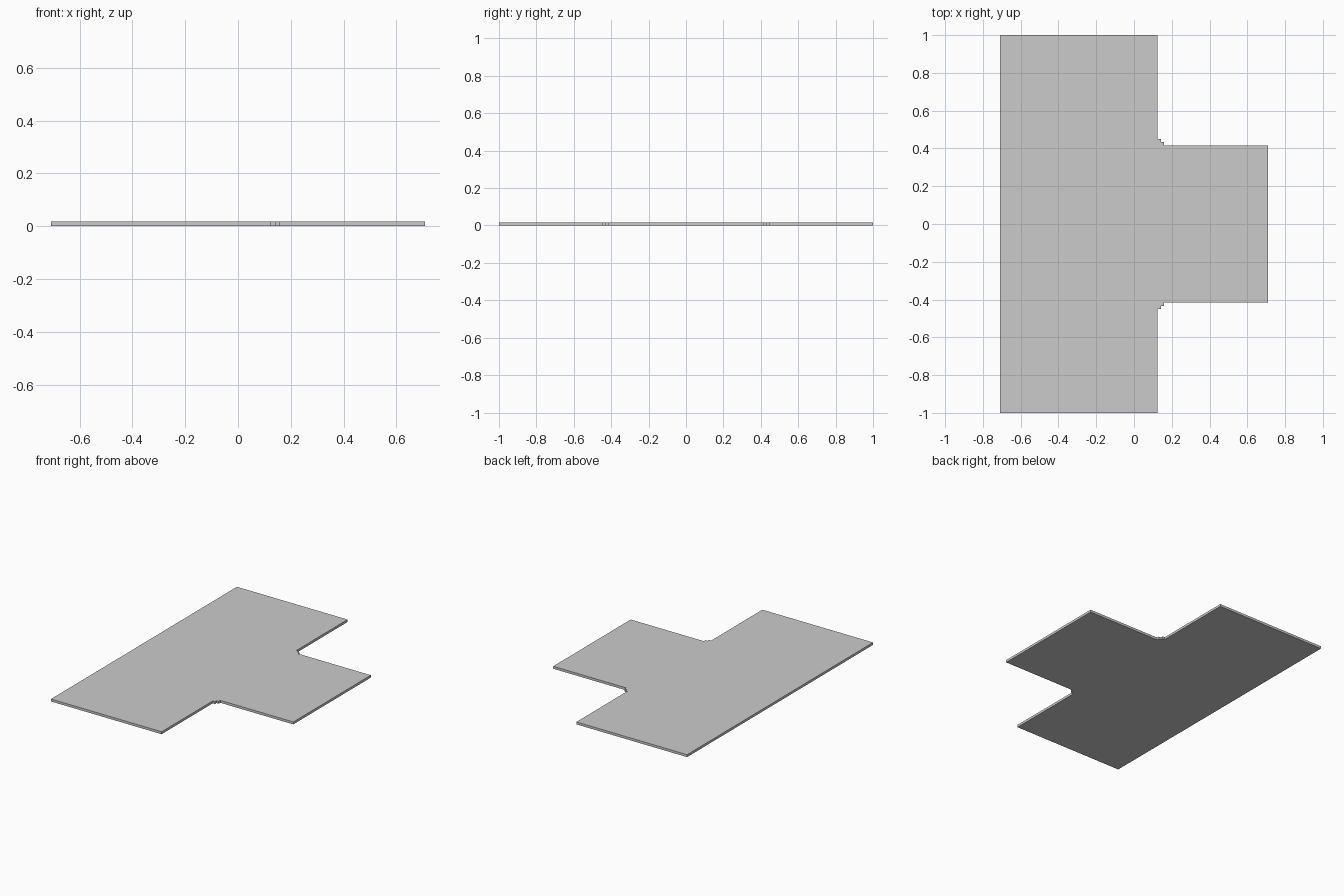
import bpy
import bmesh

cube = bpy.data.objects.get("Cube")
if cube:
    bpy.data.objects.remove(cube, do_unlink=True)

UNIT = 1 / 60            # slab thickness and corner step size
LEFT, RIGHT = -42.5, 42.5
BAR_EDGE = 7.5           # side of the long bar where the branch begins
BAR_END = 60
BRANCH_HALF = 25
STEPS = 2

# Half outline: branch edge, stepped inner corner, then the end of the bar
half = [(RIGHT, BRANCH_HALF)]
for i in range(STEPS):
    x = BAR_EDGE + STEPS - i
    half += [(x, BRANCH_HALF + i), (x, BRANCH_HALF + i + 1)]
half += [(BAR_EDGE, BRANCH_HALF + STEPS), (BAR_EDGE, BAR_END), (LEFT, BAR_END)]

# Mirror across the centre line to close the T outline
outline = half + [(x, -y) for x, y in reversed(half)]

# Extrude the outline into a flat slab
bm = bmesh.new()
base = bm.faces.new([bm.verts.new((x * UNIT, y * UNIT, 0)) for x, y in outline])
top = bmesh.ops.extrude_face_region(bm, geom=[base], use_keep_orig=True)
verts = [g for g in top["geom"] if isinstance(g, bmesh.types.BMVert)]
bmesh.ops.translate(bm, verts=verts, vec=(0, 0, UNIT))
bmesh.ops.recalc_face_normals(bm, faces=bm.faces)

mesh = bpy.data.meshes.new("t_junction_slab")
bm.to_mesh(mesh)
bm.free()
slab = bpy.data.objects.new("t_junction_slab", mesh)
bpy.context.collection.objects.link(slab)
